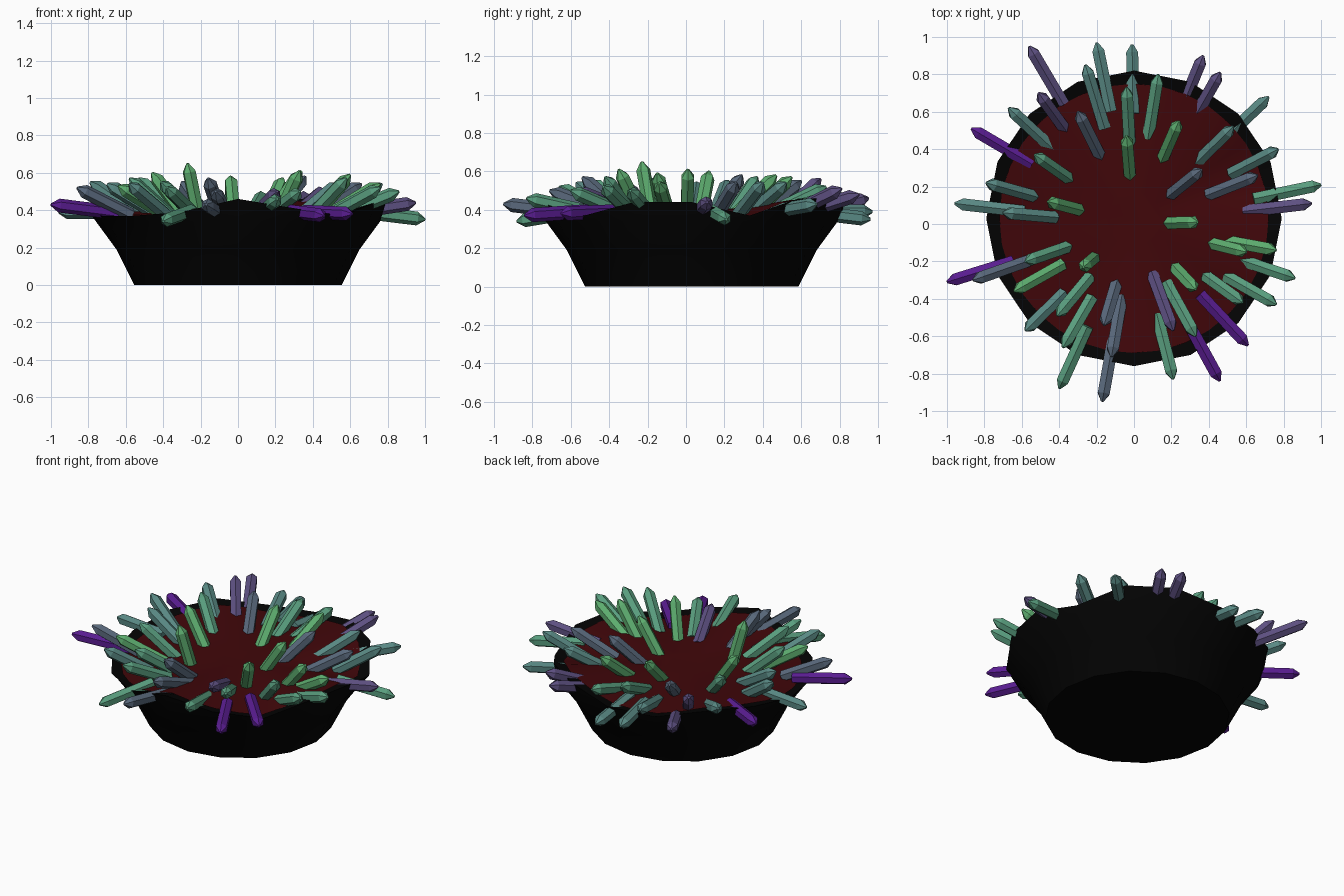
import bpy, bmesh, math
from mathutils import Matrix, Vector

cube = bpy.data.objects.get("Cube")
if cube:
    bpy.data.objects.remove(cube)

SIDES = 16
CENTRE_Y = 0.03
# Rim height in hundredths, counter-clockwise from +x
RIM = [44, 37, 46, 46, 41, 40, 44, 42, 38, 37, 37, 39, 46, 41, 37, 44]


def material(name, colour):
    mat = bpy.data.materials.new(name)
    mat.use_nodes = True
    mat.diffuse_color = (*colour, 1)
    shader = mat.node_tree.nodes["Principled BSDF"]
    shader.inputs["Base Color"].default_value = (*colour, 1)
    shader.inputs["Roughness"].default_value = 0.7
    return mat


def finish(name, bm, mat):
    bmesh.ops.recalc_face_normals(bm, faces=bm.faces)
    mesh = bpy.data.meshes.new(name)
    bm.to_mesh(mesh)
    bm.free()
    mesh.materials.append(mat)
    obj = bpy.data.objects.new(name, mesh)
    bpy.context.collection.objects.link(obj)
    return obj


def smooth(obj):
    bpy.ops.object.select_all(action='DESELECT')
    obj.select_set(True)
    bpy.context.view_layer.objects.active = obj
    bpy.ops.object.shade_smooth_by_angle(angle=math.radians(40))


def rim_height(turn):
    """Height of the wavy rim at a fraction of a full turn."""
    place = turn * SIDES
    low = int(place)
    blend = place - low
    return (RIM[low % SIDES] * (1 - blend) + RIM[(low + 1) % SIDES] * blend) / 100


def ring(bm, count, radius, height):
    verts = []
    for i in range(count):
        a = math.tau * i / count
        verts.append(bm.verts.new((radius * math.cos(a),
                                   CENTRE_Y + radius * math.sin(a),
                                   height(i / count))))
    return verts


def bridge(bm, lower, upper):
    n = len(lower)
    for i in range(n):
        j = (i + 1) % n
        bm.faces.new((lower[i], lower[j], upper[j], upper[i]))


# Bowl: flared wall, wavy rim and sloping lip
bm = bmesh.new()
rings = [ring(bm, SIDES, 0.555, lambda t: 0),
         ring(bm, SIDES, 0.65, lambda t: 0.19),
         ring(bm, SIDES, 0.76, lambda t: 0.34),
         ring(bm, SIDES, 0.79, rim_height),
         ring(bm, SIDES, 0.68, lambda t: rim_height(t) - 0.03)]
bm.faces.new(rings[0])
for lower, upper in zip(rings, rings[1:]):
    bridge(bm, lower, upper)
smooth(finish("bowl", bm, material("black", (0.001, 0.001, 0.001))))

# Filling: shallow surface that follows the rim and evens out inward
bm = bmesh.new()
rings = []
for radius, follow in ((0.72, 1), (0.55, 0.6), (0.35, 0.2), (0.15, 0)):
    rings.append(ring(bm, 2 * SIDES, radius,
                      lambda t: 0.4 + follow * (rim_height(t) - 0.41)))
for lower, upper in zip(rings, rings[1:]):
    bridge(bm, lower, upper)
bm.faces.new(rings[-1])
smooth(finish("filling", bm, material("dark_red", (0.052, 0.002, 0.003))))

WIDTH = 0.037
POINT = 0.045
ROOT_Z = 0.39


def add_crystal(bm, tip):
    """Six-sided pointed shaft leaning away from the middle; low tips lean most."""
    flat = Vector((tip.x, tip.y, 0))
    reach = 0.34 - 4 * (tip.z - ROOT_Z) ** 2
    base = flat - flat.normalized() * reach
    base.z = ROOT_Z
    way = (tip - base).normalized()
    foot = base - way * WIDTH
    shaft = (tip - foot).length - POINT
    turn = way.to_track_quat('Z', 'Y').to_matrix().to_4x4()
    for start, length, narrow in ((0, shaft, WIDTH), (shaft, POINT, WIDTH / 5)):
        middle = foot + way * (start + length / 2)
        bmesh.ops.create_cone(bm, cap_ends=False, segments=6, radius1=WIDTH,
                              radius2=narrow, depth=length,
                              matrix=Matrix.Translation(middle) @ turn)


def grow(name, colour, tips):
    """One object of crystals in one colour, from their tips in hundredths."""
    bm = bmesh.new()
    for tip in tips:
        add_crystal(bm, Vector(tip) / 100)
    bmesh.ops.remove_doubles(bm, verts=bm.verts, dist=0.0005)
    bmesh.ops.holes_fill(bm, edges=bm.edges, sides=6)
    finish(name + "_crystals", bm, material(name, colour))


# Crystals, from the green ones near the middle to the purple ones at the rim
grow("green", (0.11, 0.42, 0.16), [
    (24, 55, 57), (34, 1, 61), (60, -15, 59), (76, -14, 54), (33, -35, 61),
    (-64, -36, 53), (-27, -23, 65), (-46, 12, 60), (-4, 47, 58)])
grow("seafoam", (0.10, 0.34, 0.21), [
    (-4, 73, 52), (13, 80, 48), (100, 21, 35), (86, -29, 50), (76, -43, 52),
    (58, -42, 57), (33, -60, 50), (21, -83, 46), (-38, -66, 52),
    (-40, -88, 34), (-41, -49, 55), (-58, -20, 57), (-53, 37, 57)])
grow("teal", (0.10, 0.25, 0.23), [
    (-26, 85, 47), (-20, 97, 39), (-1, 96, 35), (72, 68, 43), (53, 52, 54),
    (77, 40, 54), (-58, -57, 54), (-96, 11, 39), (-70, 6, 54), (-79, 22, 55),
    (-67, 62, 50)])
grow("slate", (0.10, 0.14, 0.20), [
    (-30, 60, 55), (36, 29, 58), (66, 26, 54), (-12, -71, 50), (-17, -95, 43),
    (-16, -54, 57), (-86, -30, 52)])
grow("violet", (0.11, 0.08, 0.22), [
    (-56, 95, 46), (-51, 70, 56), (37, 90, 48), (46, 81, 51), (95, 11, 44),
    (21, -57, 50)])
grow("purple", (0.10, 0.012, 0.28), [
    (61, -65, 38), (46, -84, 37), (-100, -31, 43), (-87, 51, 41)])
